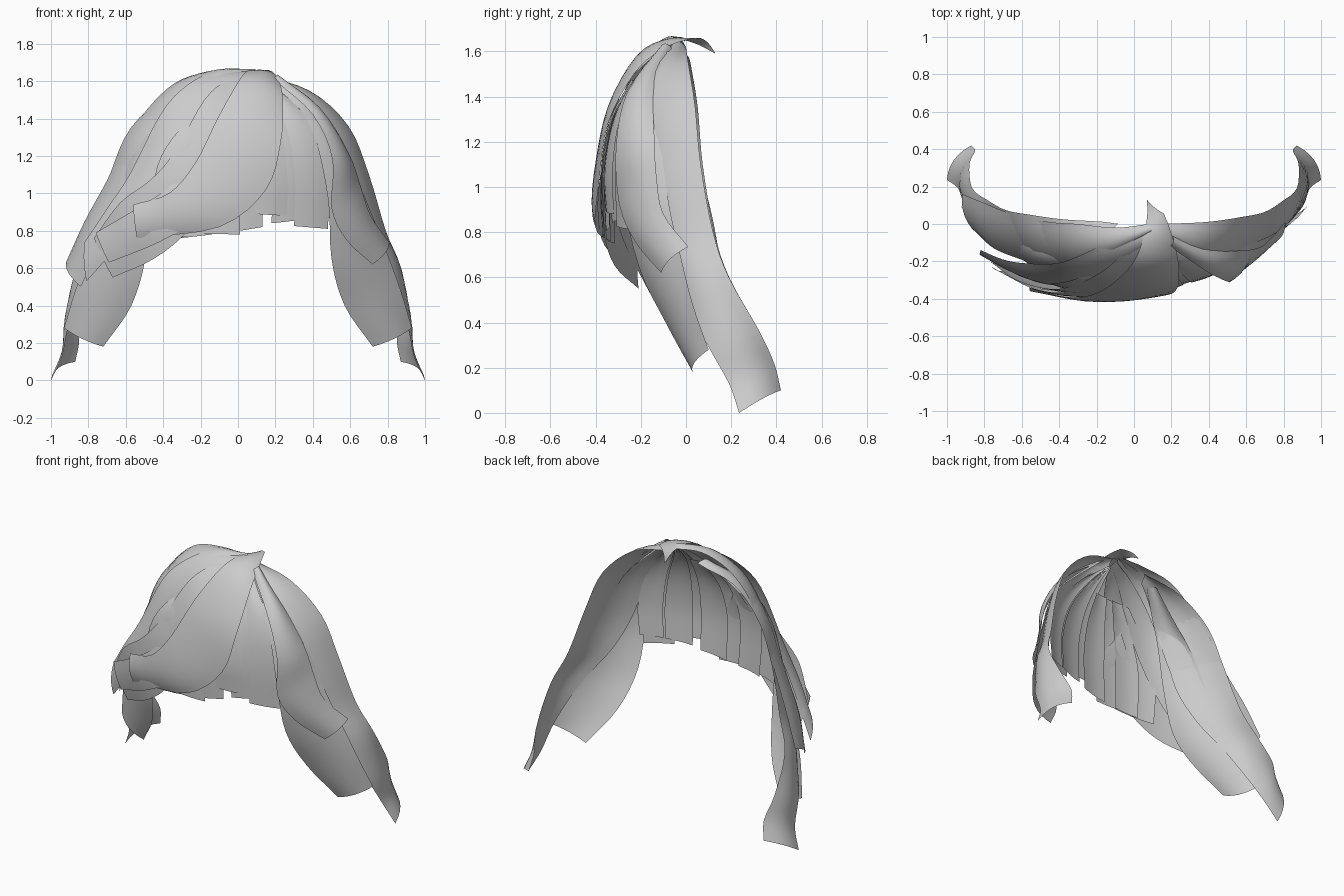
import bpy
import bmesh
from mathutils import Vector

if "Cube" in bpy.data.objects:
    bpy.data.objects.remove(bpy.data.objects["Cube"])

hair = bpy.data.materials.new("hair_grey")
hair.use_nodes = True
hair.diffuse_color = (0.6, 0.6, 0.6, 1)
hair.node_tree.nodes["Principled BSDF"].inputs["Base Color"].default_value = (0.6, 0.6, 0.6, 1)

HEAD = Vector((0, 0.25, 0.8))


def smooth_path(pts, steps=4):
    """Catmull-Rom curve through the points."""
    p = [Vector(q) for q in pts]
    p = [2 * p[0] - p[1]] + p + [2 * p[-1] - p[-2]]
    out = []
    for i in range(1, len(p) - 2):
        a, b, c, d = p[i - 1:i + 3]
        for s in range(steps):
            t = s / steps
            out.append(0.5 * (2 * b + (c - a) * t + (2 * a - 5 * b + 4 * c - d) * t * t
                              + (3 * b - a - 3 * c + d) * t ** 3))
    return out + [p[-2]]


def lock(name, edge_a, edge_b, bulge=0.02, cols=6, mirror=False, inset=0.0):
    """A ribbon of hair between two edge curves, bowed away from the head.
    The inset sinks its upper part below the layers above it."""
    ea, eb = smooth_path(edge_a), smooth_path(edge_b)
    n = len(ea)
    normals = []
    for i in range(n):
        along = (ea[min(i + 1, n - 1)] + eb[min(i + 1, n - 1)]
                 - ea[max(i - 1, 0)] - eb[max(i - 1, 0)])
        normals.append(along.cross(eb[i] - ea[i]).normalized())
    m = n // 2
    outward = normals[m].dot((ea[m] + eb[m]) / 2 - HEAD) > 0
    sign = 1 if outward else -1
    flip = outward == mirror
    bm = bmesh.new()
    grid = []
    for i, (a, b, nor) in enumerate(zip(ea, eb, normals)):
        sink = inset * max(0, 1 - 1.4 * i / n)
        row = []
        for k in range(cols + 1):
            t = k / cols
            co = a.lerp(b, t) + nor * (sign * (bulge * 4 * t * (1 - t) - sink))
            if mirror:
                co.x = -co.x
            row.append(bm.verts.new(co))
        grid.append(row)
    for r, s in zip(grid, grid[1:]):
        for k in range(cols):
            quad = [r[k], s[k], s[k + 1], r[k + 1]]
            face = bm.faces.new(quad[::-1] if flip else quad)
            face.smooth = True
    mesh = bpy.data.meshes.new(name)
    bm.to_mesh(mesh)
    bm.free()
    mesh.materials.append(hair)
    obj = bpy.data.objects.new(name, mesh)
    bpy.context.collection.objects.link(obj)


# Long back locks with curled tips and middle side locks, on both sides
for side, mir, sunk in (("left", False, 0.0), ("right", True, 0.035)):
    lock(side + "_back_lock",
         [(0.10, 0.00, 1.62), (0.38, 0.01, 1.55), (0.59, 0.04, 1.36), (0.70, 0.065, 1.10),
          (0.79, 0.12, 0.80), (0.87, 0.19, 0.60), (0.88, 0.32, 0.37), (0.85, 0.39, 0.22),
          (0.87, 0.42, 0.10)],
         [(0.14, -0.08, 1.60), (0.33, -0.20, 1.45), (0.46, -0.23, 1.25), (0.54, -0.22, 1.00),
          (0.64, -0.14, 0.77), (0.79, -0.03, 0.55), (0.90, 0.09, 0.31), (0.94, 0.19, 0.13),
          (1.00, 0.235, 0.00)],
         0.035, mirror=mir, inset=sunk)
    lock(side + "_middle_lock",
         [(0.20, -0.10, 1.58), (0.39, -0.24, 1.35), (0.48, -0.275, 0.98), (0.50, -0.21, 0.65),
          (0.57, -0.09, 0.40), (0.72, 0.03, 0.18)],
         [(0.24, -0.05, 1.58), (0.55, -0.11, 1.28), (0.69, -0.08, 0.95), (0.79, -0.025, 0.70),
          (0.87, 0.03, 0.48), (0.93, 0.10, 0.28)],
         0.03, mirror=mir, inset=sunk * 1.2)

# Short front lock on the left
lock("left_front_lock",
     [(0.19, -0.12, 1.61), (0.40, -0.26, 1.42), (0.505, -0.31, 1.18), (0.50, -0.295, 0.92),
      (0.58, -0.22, 0.75), (0.72, -0.11, 0.62)],
     [(0.20, -0.06, 1.61), (0.43, -0.14, 1.45), (0.59, -0.14, 1.22), (0.655, -0.13, 1.04),
      (0.71, -0.10, 0.88), (0.81, 0.01, 0.735)],
     0.03)

# Bangs swept to the right, from the outermost to the top layer
lock("swept_bang_outer",
     [(0.08, 0.00, 1.64), (-0.10, -0.02, 1.655), (-0.30, 0.00, 1.61), (-0.45, 0.01, 1.49),
      (-0.59, 0.04, 1.30), (-0.70, 0.07, 1.07), (-0.82, 0.12, 0.85), (-0.92, 0.16, 0.63)],
     [(0.10, -0.05, 1.63), (-0.10, -0.15, 1.605), (-0.25, -0.20, 1.51), (-0.36, -0.22, 1.37),
      (-0.50, -0.22, 1.09), (-0.63, -0.18, 0.87), (-0.75, -0.13, 0.69), (-0.84, -0.05, 0.50)],
     0.03)
lock("swept_bang_rear",
     [(0.08, -0.03, 1.65), (-0.12, -0.09, 1.65), (-0.27, -0.16, 1.58), (-0.41, -0.21, 1.43),
      (-0.58, -0.21, 1.10), (-0.70, -0.19, 0.92), (-0.82, -0.14, 0.74)],
     [(0.10, -0.10, 1.62), (-0.04, -0.20, 1.55), (-0.17, -0.28, 1.40), (-0.30, -0.32, 1.20),
      (-0.45, -0.325, 0.98), (-0.60, -0.28, 0.77), (-0.81, -0.16, 0.53)],
     0.018)
lock("swept_bang_middle",
     [(0.08, -0.06, 1.655), (-0.05, -0.155, 1.61), (-0.18, -0.26, 1.50), (-0.34, -0.335, 1.22),
      (-0.47, -0.345, 1.07), (-0.63, -0.30, 0.95), (-0.77, -0.20, 0.76)],
     [(0.12, -0.12, 1.60), (0.03, -0.27, 1.45), (-0.05, -0.35, 1.25), (-0.15, -0.38, 1.02),
      (-0.27, -0.365, 0.80), (-0.45, -0.315, 0.65), (-0.67, -0.21, 0.55)],
     0.01)
lock("swept_bang_short",
     [(-0.15, -0.31, 1.32), (-0.34, -0.365, 1.06), (-0.54, -0.345, 0.92), (-0.76, -0.23, 0.79)],
     [(-0.02, -0.375, 1.10), (-0.20, -0.39, 0.88), (-0.42, -0.36, 0.74), (-0.69, -0.25, 0.63)],
     0.01)

# Wide top bang that begins as a flared tuft behind the crown
lock("swept_bang_top",
     [(0.07, 0.13, 1.59), (0.07, 0.04, 1.635), (0.05, -0.07, 1.655), (0.00, -0.20, 1.595),
      (-0.11, -0.315, 1.40), (-0.23, -0.38, 1.16), (-0.37, -0.39, 1.00), (-0.56, -0.34, 0.94)],
     [(0.16, 0.055, 1.66), (0.19, -0.02, 1.645), (0.22, -0.12, 1.60), (0.24, -0.23, 1.50),
      (0.23, -0.345, 1.28), (0.15, -0.385, 1.02), (-0.10, -0.40, 0.82), (-0.54, -0.34, 0.76)],
     0.02, cols=10)


# Straight fringe strands over the forehead; those under the top bang start lower
def fringe_edge(x_end, z_end, layer, first):
    rows = [(1.60, 0.25, 0.1), (1.47, 0.62, 0.5), (1.30, 0.86, 0.85),
            (1.08, 0.97, 1.03), (z_end, 0.95, 1.0)]
    pts = []
    for z, depth, spread in rows[first:]:
        x = 0.12 + (x_end - 0.12) * spread
        bow = 1 - ((x + 0.08) / 0.95) ** 2
        pts.append((x, -(0.385 - layer) * depth * bow, z))
    return pts


fringe = [(-0.43, -0.26, 0.75, 0.77), (-0.31, -0.14, 0.76, 0.78), (-0.20, 0.01, 0.785, 0.78),
          (-0.05, 0.13, 0.79, 0.82), (0.09, 0.26, 0.89, 0.88),
          (0.18, 0.35, 0.84, 0.86), (0.30, 0.48, 0.825, 0.81), (0.36, 0.50, 0.86, 0.87)]
for i, (x0, x1, z0, z1) in enumerate(fringe):
    layer = 0.012 * (i % 2)
    first = 1 if x1 < 0.2 else 0
    lock(f"fringe_strand_{i + 1}", fringe_edge(x0, z0, layer, first),
         fringe_edge(x1, z1, layer, first), 0.008, cols=4)
